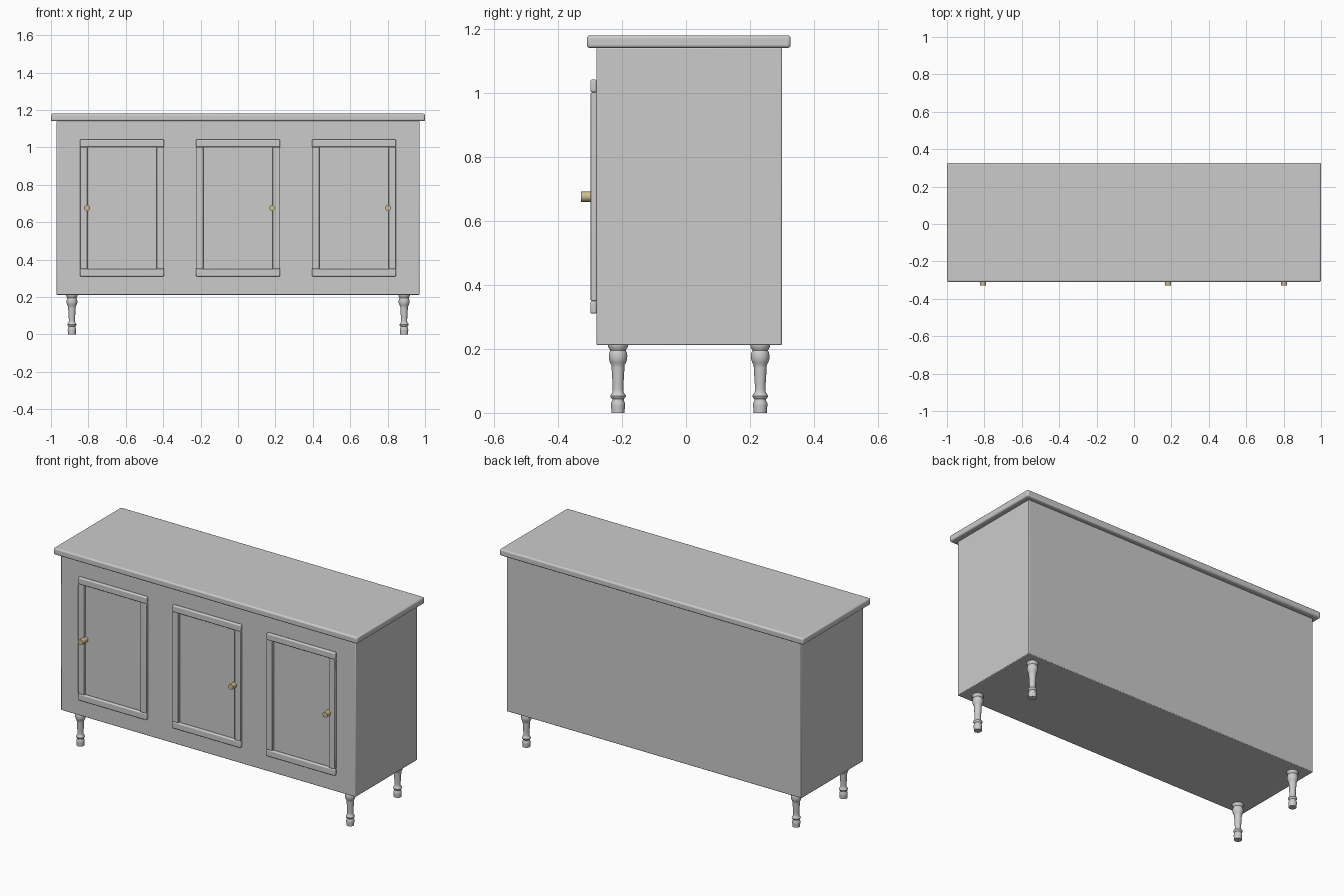
import bpy, math

if "Cube" in bpy.data.objects:
    bpy.data.objects.remove(bpy.data.objects["Cube"])

def smooth(ob, angle=35):
    bpy.ops.object.select_all(action='DESELECT')
    ob.select_set(True)
    bpy.context.view_layer.objects.active = ob
    bpy.ops.object.shade_smooth_by_angle(angle=math.radians(angle))

def box(name, x0, x1, y0, y1, z0, z1, bevel=0.0, segments=3):
    bpy.ops.mesh.primitive_cube_add(size=1)
    ob = bpy.context.object
    ob.name = name
    for v in ob.data.vertices:
        v.co = (x1 if v.co.x > 0 else x0, y1 if v.co.y > 0 else y0, z1 if v.co.z > 0 else z0)
    if bevel:
        m = ob.modifiers.new("bevel", 'BEVEL')
        m.width, m.segments = bevel, segments
        smooth(ob)
    return ob

def lathe(name, profile, loc, sides=32):
    verts, faces = [], []
    for r, z in profile:
        for i in range(sides):
            a = 2 * math.pi * i / sides
            verts.append((r * math.cos(a), r * math.sin(a), z))
    for k in range(len(profile) - 1):
        for i in range(sides):
            j = (i + 1) % sides
            faces.append((k * sides + i, k * sides + j, (k + 1) * sides + j, (k + 1) * sides + i))
    n = len(verts)
    faces.append(tuple(reversed(range(sides))))
    faces.append(tuple(range(n - sides, n)))
    me = bpy.data.meshes.new(name)
    me.from_pydata(verts, [], faces)
    ob = bpy.data.objects.new(name, me)
    bpy.context.collection.objects.link(ob)
    ob.location = loc
    smooth(ob, 40)
    return ob

brass = bpy.data.materials.new("brass")
brass.diffuse_color = (0.62, 0.50, 0.26, 1)
brass.use_nodes = True
brass.node_tree.nodes["Principled BSDF"].inputs["Base Color"].default_value = brass.diffuse_color

# Cabinet body and overhanging top
box("cabinet_body", -0.97, 0.97, -0.28, 0.30, 0.212, 1.141, 0.004, 2)
box("cabinet_top", -1.0, 1.0, -0.31, 0.327, 1.141, 1.18, 0.009)

# Door frames with a knob each
W, F, Z0, Z1 = 0.225, 0.04, 0.31, 1.042
for label, cx, kx in (("left", -0.62, -0.807), ("middle", 0.0, 0.183), ("right", 0.62, 0.803)):
    for part, z in (("bottom_rail", Z0), ("top_rail", Z1 - F)):
        box(f"{label}_door_{part}", cx - W, cx + W, -0.299, -0.279, z, z + F, 0.006)
    for part, x in (("left_stile", cx - W), ("right_stile", cx + W - F)):
        box(f"{label}_door_{part}", x, x + F, -0.298, -0.279, Z0 + F, Z1 - F, 0.004)
    bpy.ops.mesh.primitive_cylinder_add(vertices=32, radius=0.016, depth=0.049,
        location=(kx, -0.3045, 0.676), rotation=(math.pi / 2, 0, 0))
    knob = bpy.context.object
    knob.name = f"{label}_door_knob"
    knob.data.materials.append(brass)
    smooth(knob)

# Turned legs
leg_profile = [(0.021, 0), (0.021, 0.012), (0.0225, 0.022), (0.022, 0.031), (0.018, 0.039),
               (0.018, 0.043), (0.023, 0.048), (0.0245, 0.053), (0.022, 0.058), (0.0175, 0.064),
               (0.0165, 0.072), (0.017, 0.09), (0.019, 0.12), (0.02, 0.14), (0.0205, 0.15),
               (0.025, 0.157), (0.0285, 0.168), (0.029, 0.18), (0.027, 0.19), (0.0245, 0.195),
               (0.0265, 0.2), (0.031, 0.206), (0.031, 0.214)]
for side, x in (("left", -0.888), ("right", 0.888)):
    for end, y in (("front", -0.2125), ("back", 0.232)):
        lathe(f"{end}_{side}_leg", leg_profile, (x, y, 0))
